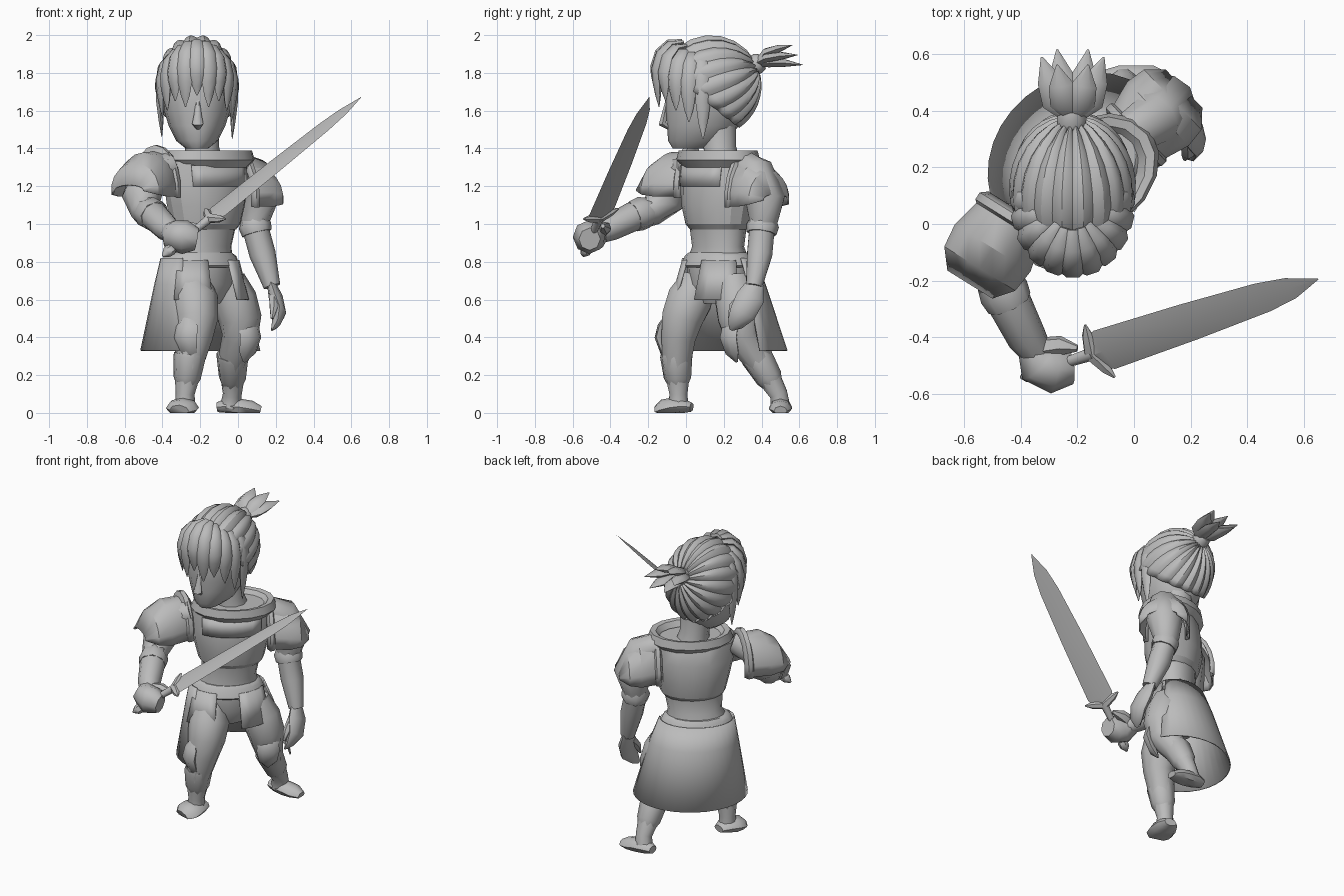
import bpy, bmesh, math
from mathutils import Vector as V

old = bpy.data.objects.get("Cube")
if old:
    bpy.data.objects.remove(old)

grey = bpy.data.materials.new("plain grey")
grey.use_nodes = True
GREY = (0.5, 0.5, 0.5, 1)
grey.diffuse_color = GREY
grey.node_tree.nodes["Principled BSDF"].inputs["Base Color"].default_value = GREY

# body frame: the trunk is turned, while the head looks ahead
CHEST, HIPS = V((-.17, .17, 0)), V((-.2, .17, 0))
U, B, UP = V((.8, .6, 0)), V((-.6, .8, 0)), V((0, 0, 1))
X, Y = V((1, 0, 0)), V((0, 1, 0))


def loft(name, rows, closed=True, cap=True, thick=0, angle=35):
    """Skin a list of equal point rows."""
    bm = bmesh.new()
    grid = [[bm.verts.new(p) for p in row] for row in rows]
    n = len(grid[0])
    for r, s in zip(grid, grid[1:]):
        for i in range(n if closed else n - 1):
            j = (i + 1) % n
            bm.faces.new((r[i], r[j], s[j], s[i]))
    if closed and cap:
        bm.faces.new(grid[0])
        bm.faces.new(grid[-1])
    bmesh.ops.recalc_face_normals(bm, faces=bm.faces)
    me = bpy.data.meshes.new(name)
    bm.to_mesh(me)
    bm.free()
    ob = bpy.data.objects.new(name, me)
    bpy.context.collection.objects.link(ob)
    me.materials.append(grey)
    bpy.ops.object.select_all(action='DESELECT')
    ob.select_set(True)
    bpy.context.view_layer.objects.active = ob
    bpy.ops.object.shade_smooth_by_angle(angle=math.radians(angle))
    if thick:
        mod = ob.modifiers.new("thickness", 'SOLIDIFY')
        mod.thickness = thick


def tube(name, pts, side=U, flat=1, n=10, floor=False):
    """Sweep an ellipse along points (x, y, z, radius); flat scales its depth."""
    ps = [V(p[:3]) for p in pts]
    rows = []
    for i, p in enumerate(ps):
        t = (ps[min(i + 1, len(ps) - 1)] - ps[max(i - 1, 0)]).normalized()
        w = (side - t * side.dot(t)).normalized()
        d = t.cross(w)
        r = pts[i][3]
        row = [p + (w * math.cos(a) + d * math.sin(a) * flat) * r
               for a in (math.tau * k / n for k in range(n))]
        if floor:
            row = [V((q.x, q.y, max(q.z, 0))) for q in row]
        rows.append(row)
    loft(name, rows, angle=50)


def ellipse(c, z, a, b, start=0, end=360, n=16, x=U, y=B):
    count = n if end - start == 360 else n + 1
    angles = [math.radians(start + (end - start) * k / n) for k in range(count)]
    return [c + UP * z + x * math.cos(t) * a + y * math.sin(t) * b for t in angles]


# trunk, belt and collar
loft("torso", [ellipse(HIPS.lerp(CHEST, k), *s) for k, *s in (
    (0, .58, .11, .1), (0, .68, .19, .15), (0, .82, .19, .14), (.5, .88, .165, .12),
    (.9, 1, .18, .135), (1, 1.04, .18, .14), (1, 1.36, .18, .12))])
loft("breastplate", [ellipse(CHEST, *s) for s in (
    (.97, .175, .13), (1, .2, .155), (1.1, .225, .175), (1.22, .25, .17),
    (1.33, .25, .15), (1.36, .2, .13))], angle=25)
loft("chest_band", [ellipse(CHEST, *s, start=225, end=315, n=6) for s in (
    (1.2, .252, .178), (1.31, .258, .165))], closed=False, thick=.012)
loft("belt", [ellipse(HIPS, *s) for s in (
    (.77, .215, .165), (.78, .23, .175), (.83, .21, .155), (.85, .18, .14))])
loft("collar", [ellipse(CHEST + X * .02, *s) for s in (
    (1.3, .22, .16), (1.34, .262, .195), (1.39, .245, .185), (1.385, .21, .16),
    (1.32, .15, .12))], cap=False)

# skirt behind and short hip plates in front
SKIRT = V((-.18, .21, 0))
skirt = [ellipse(HIPS.lerp(SKIRT, k), z, a, b, -6, 215, 20)
         for k, z, a, b in ((0, .82, .23, .17), (.4, .68, .27, .215), (1, .33, .35, .315))]
loft("back_skirt", skirt, closed=False, thick=.008)
for name, start, end in (("right_hip_plate", 205, 252), ("left_hip_plate", 288, 345)):
    loft(name, [ellipse(HIPS, z, a, b, start, end, 4) for z, a, b in (
        (.81, .225, .17), (.6, .275, .235))], closed=False, thick=.012)

# legs, knee guards and boots
legs = {
    "right": [(-.25, .07, .7, .1), (-.23, .02, .6, .125), (-.22, -.02, .5, .115),
              (-.23, -.04, .4, .095), (-.26, -.05, .27, .08), (-.28, -.04, .1, .05),
              (-.28, -.04, .03, .055)],
    "left": [(-.06, .25, .7, .1), (-.02, .27, .6, .12), (.01, .28, .5, .115),
             (.01, .3, .4, .095), (-.03, .39, .27, .078), (-.03, .49, .1, .05),
             (-.04, .5, .03, .055)]}
out = {"right": V((-.5, -.87, 0)), "left": V((.6, -.8, 0))}
for s, path in legs.items():
    tube(s + "_leg", path)
    knee = V(path[3][:3]) + out[s] * .05
    guard = [knee + out[s] * d + UP * h for d, h in
             ((.01, .14), (.03, .06), (.045, 0), (.02, -.08), (-.01, -.13))]
    tube(s + "_knee_guard", [(*p, r) for p, r in zip(guard, (.005, .065, .07, .055, .01))],
         UP.cross(out[s]), .5, 6)
    shin, ankle = V(path[4][:3]), V(path[5][:3])
    cuff = [shin.lerp(ankle, k) for k in (-.25, -.15, .5, .7)]
    tube(s + "_greave", [(*p, r) for p, r in zip(cuff, (.084, .086, .073, .056))], n=8)
tube("right_boot", [(-.265, .03, .03, .04), (-.275, -.01, .035, .065), (-.29, -.07, .03, .085),
                    (-.3, -.12, .02, .085), (-.31, -.15, .01, .055)], X, .6, 8, True)
tube("left_boot", [(-.11, .51, .03, .035), (-.06, .505, .035, .055), (.01, .5, .03, .06),
                   (.07, .5, .02, .06), (.12, .5, .01, .035)], Y, .75, 8, True)

# arms and hands
tube("left_arm", [(-.02, .31, 1.31, .08), (.07, .37, 1.27, .1), (.11, .42, 1.13, .11),
                  (.09, .41, 1.02, .08), (.1, .4, .95, .07), (.13, .39, .84, .07),
                  (.18, .36, .67, .045)])
tube("left_cuff", [(.085, .41, 1.03, .07), (.09, .405, .99, .088), (.1, .4, .95, .08)], n=8)
tube("left_hand", [(.175, .37, .69, .045), (.2, .34, .61, .075), (.22, .3, .53, .07),
                   (.2, .26, .47, .045), (.18, .24, .44, .012)], Y, .5, 8)
tube("left_thumb", [(.19, .31, .62, .03), (.19, .25, .56, .025), (.18, .23, .5, .008)], n=6)
tube("right_arm", [(-.36, .02, 1.31, .08), (-.47, -.04, 1.27, .1), (-.51, -.1, 1.14, .105),
                   (-.49, -.18, 1.07, .08), (-.44, -.28, 1.04, .078), (-.38, -.4, .98, .07),
                   (-.34, -.46, .95, .055)])
tube("right_cuff", [(-.48, -.2, 1.06, .08), (-.46, -.24, 1.055, .09), (-.44, -.28, 1.04, .083)],
     n=8)
tube("right_fist", [(-.36, -.44, .96, .055), (-.34, -.49, .94, .085), (-.28, -.515, .93, .09),
                    (-.22, -.51, .92, .06)], UP, .95, 8)
tube("right_thumb", [(-.33, -.44, .97, .04), (-.26, -.43, .98, .035), (-.2, -.44, .99, .012)],
     n=6)

# arched shoulder plates, the inner lip raised
PAD = ((-.17, .12, .22), (-.15, .145, .25), (-.12, .145, .25), (-.11, .135, .215),
       (0, .16, .21), (.09, .15, .15), (.16, .095, .03))
for name, c, o, tall, long in (
        ("right_shoulder_plate", V((-.5, -.085, 1.18)), V((-.53, -.85, 0)), .95, .95),
        ("left_shoulder_plate", V((.085, .39, 1.13)), V((.72, .69, 0)), 1, .8)):
    f = UP.cross(o)
    rows = [[c + o * d * long + f * w * math.sin(a) + UP * h * tall * math.cos(a)
             for a in (math.radians(20 * k) for k in range(-5, 6))] for d, w, h in PAD]
    loft(name, rows, closed=False, thick=.01, angle=30)

# sword: d runs to the tip, w across the rolled blade
hilt = V((-.15, -.46, 1.03))
d = (V((.65, -.195, 1.67)) - hilt).normalized()
flat = V((-d.y, d.x, 0)).normalized()
w = (flat + d.cross(flat) * .33).normalized()
up = d.cross(w)
blade = []
for k, h in ((.01, .06), (.06, .08), (.45, .072), (.8, .058), (.93, .042), (1.06, .002)):
    blade.append([hilt + d * k + w * h, hilt + d * k + up * .014 * (1.1 - k),
                  hilt + d * k - w * h, hilt + d * k - up * .014 * (1.1 - k)])
loft("sword_blade", blade, angle=20)
guard = [(*(hilt + w * h + d * .04 * abs(h) / .11), r) for h, r in
         ((-.11, .005), (-.07, .022), (0, .032), (.07, .022), (.11, .005))]
tube("sword_guard", guard, d, .8, 6)
tube("sword_grip", [(*(hilt + d * k), r) for k, r in ((.01, .025), (-.1, .02), (-.26, .02))], w)
tube("sword_pommel", [(*(hilt + d * k), r) for k, r in
                      ((-.24, .015), (-.27, .032), (-.3, .028), (-.33, .006))], w, n=6)

# head, neck and nose
HEAD = V((-.217, 0, 0))
loft("head", [ellipse(HEAD + Y * cy, z, a, b, x=X, y=Y) for cy, z, a, b in (
    (.03, 1.4, .06, .1), (.06, 1.44, .11, .155), (.09, 1.52, .15, .19),
    (.1, 1.6, .175, .21), (.11, 1.7, .19, .22), (.11, 1.82, .18, .2),
    (.11, 1.92, .1, .12))])
tube("neck", [(-.18, .19, 1.3, .11), (-.19, .18, 1.4, .09), (-.2, .17, 1.55, .1)])
tube("nose", [(-.213, -.1, 1.66, .01), (-.213, -.115, 1.58, .02), (-.213, -.125, 1.53, .03),
              (-.213, -.09, 1.505, .012)], X, .8, 6)

# swept-back hair: lobes running from the hairline to the tie
tie = V((0, math.cos(.35), math.sin(.35)))
top = X.cross(tie)
middle, LOBES = HEAD + V((0, .13, 1.73)), 18
rows = []
for step in range(9):
    row = []
    for k in range(LOBES * 4):
        phi = math.tau * k / (LOBES * 4)
        theta = math.radians(8 + (102 + 35 * math.cos(phi)) * step / 8)
        way = tie * math.cos(theta) + (top * math.cos(phi) + X * math.sin(phi)) * math.sin(theta)
        bump = .96 + .06 * abs(math.sin(phi * LOBES / 2))
        row.append(middle + V((way.x * .22, way.y * .265, way.z * .268)) * bump)
    rows.append(row)
loft("swept_hair", rows, cap=False, thick=.01, angle=30)

# fringe strands curling over the brow, longest at the temples
tips = (1.46, 1.56, 1.6, 1.65, 1.62, 1.68, 1.62, 1.65, 1.6, 1.54, 1.45)
for i, tip in enumerate(tips):
    a = math.radians(-95 + 19 * i)
    ray = V((math.sin(a) * .187, -math.cos(a) * .225, 0))
    base = HEAD + Y * .07
    high = 1.97 - .07 * math.sin(a) ** 2
    drop = high - .1 - tip
    path = [(*(base + ray * k + UP * z), r) for k, z, r in (
        (.4, high, .02), (.72, high - .01, .036), (.95, high - .06, .044),
        (1.06, high - .14, .045), (1.05, tip + drop * .55, .04),
        (1.02, tip + drop * .25, .025), (1, tip, .003))]
    tube(f"fringe_strand_{i + 1}", path, V((math.cos(a), math.sin(a), 0)), .55, 6)

# tied tuft at the back
tube("hair_tie", [(-.22, .34, 1.83, .05), (-.22, .38, 1.85, .055), (-.22, .41, 1.86, .04)])
for i in range(6):
    a = math.tau * i / 6
    spread = V((math.cos(a) * .1, 0, math.sin(a) * .055))
    start = HEAD + V((0, .37, 1.85))
    reach = .21 - .03 * math.sin(a)
    path = [(*(start + spread * k + V((0, reach * y, z))), r) for k, y, z, r in (
        (.1, 0, 0, .02), (.6, .3, .03, .05), (.8, .65, .04, .045), (1.1, 1.05, .045, .003))]
    tube(f"tuft_strand_{i + 1}", path, X, .5, 6)
